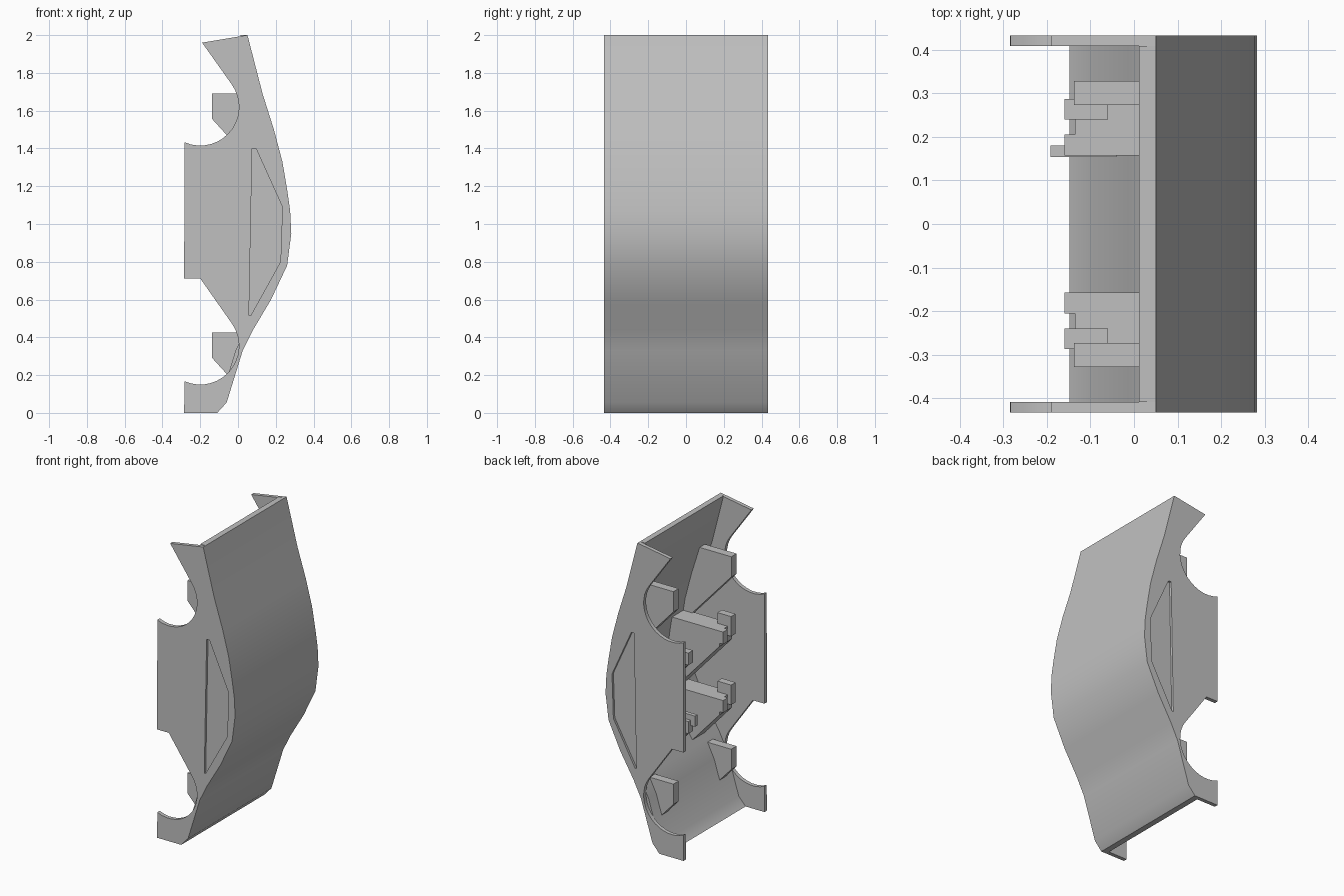
import bpy, bmesh, math

cube = bpy.data.objects.get("Cube")
if cube:
    bpy.data.objects.remove(cube, do_unlink=True)

grey = bpy.data.materials.new("plain grey")
grey.use_nodes = True
colour = (0.53, 0.53, 0.53, 1)
grey.diffuse_color = colour
grey.node_tree.nodes["Principled BSDF"].inputs["Base Color"].default_value = colour

HALF = 0.433      # half of the overall depth
WALL = 0.025      # side wall thickness
SHELL = 0.038     # curved panel thickness

# Outer curve of the panel, from top to bottom (x, z)
OUTER = [(0.05, 2.0), (0.13, 1.69), (0.19, 1.5), (0.235, 1.33), (0.262, 1.17),
         (0.276, 1.07), (0.282, 0.95), (0.26, 0.78), (0.175, 0.6), (0.08, 0.44),
         (0.025, 0.33), (-0.06, 0.055), (-0.11, 0)]


def extrude(name, profile, y0, y1):
    """Solid made from an x-z profile, running from y0 to y1."""
    bm = bmesh.new()
    face = bm.faces.new([bm.verts.new((x, y0, z)) for x, z in profile])
    new = bmesh.ops.extrude_face_region(bm, geom=[face])["geom"]
    verts = [v for v in new if isinstance(v, bmesh.types.BMVert)]
    bmesh.ops.translate(bm, verts=verts, vec=(0, y1 - y0, 0))
    bmesh.ops.recalc_face_normals(bm, faces=bm.faces)
    mesh = bpy.data.meshes.new(name)
    bm.to_mesh(mesh)
    bm.free()
    mesh.materials.append(grey)
    obj = bpy.data.objects.new(name, mesh)
    bpy.context.collection.objects.link(obj)
    return obj


def box(name, x0, x1, y0, y1, z0, z1):
    return extrude(name, [(x0, z0), (x1, z0), (x1, z1), (x0, z1)], y0, y1)


def smooth(obj):
    bpy.ops.object.select_all(action="DESELECT")
    obj.select_set(True)
    bpy.context.view_layer.objects.active = obj
    bpy.ops.object.shade_smooth_by_angle(angle=math.radians(30))


def panel_x(z):
    """Middle of the panel thickness at height z."""
    for (xa, za), (xb, zb) in zip(OUTER, OUTER[1:]):
        if zb <= z <= za:
            return xa + (xb - xa) * (z - za) / (zb - za) - SHELL / 2
    return 0


def gusset(front, top, drop):
    """Bracket profile with a sloped underside that runs back to the panel."""
    x, z = front, top - drop
    while x < panel_x(z):
        x, z = x + 0.004, z - 0.0044
    back = [(panel_x(h), h) for _, h in reversed(OUTER) if z < h < top]
    return [(front, top), (front, top - drop), (x, z)] + back + [(panel_x(top), top)]


def notch(z):
    """Round cut-out in the wall, running up from its lower edge."""
    return [(-0.2 + 0.205 * math.sin(a), z - 0.205 * math.cos(a))
            for a in (math.radians(d) for d in range(-24, 127, 10))]


# Curved panel
inner = [(x - SHELL, z) for x, z in reversed(OUTER)]
smooth(extrude("curved_panel", OUTER + inner, -HALF + WALL, HALF - WALL))

# Side walls with round cut-outs and a recessed flat
wall_profile = (OUTER + [(-0.285, 0)] + notch(0.355) + [(-0.2, 0.712), (-0.285, 0.712)]
                + notch(1.62) + [(-0.19, 1.96)])
recess = [(0.075, 1.4), (0.095, 1.4), (0.235, 1.09), (0.225, 0.8),
          (0.067, 0.515), (0.058, 0.515)]
for side, s in (("left", 1), ("right", -1)):
    name = "back_wall" if s > 0 else "front_wall"
    wall = extrude(name, wall_profile, s * (HALF - WALL), s * HALF)
    cutter = extrude("recess_cutter", recess, s * (HALF - 0.015), s * (HALF + 0.05))
    cutter.hide_render = True
    cut = wall.modifiers.new("recess", "BOOLEAN")
    cut.operation, cut.solver, cut.object = "DIFFERENCE", "EXACT", cutter
    graph = bpy.context.evaluated_depsgraph_get()
    mesh = bpy.data.meshes.new_from_object(wall.evaluated_get(graph))
    wall.modifiers.clear()
    wall.data = mesh
    bpy.data.objects.remove(cutter, do_unlink=True)
    smooth(wall)

# Mounting tabs and clips, mirrored front to back
for end, s in (("back", 1), ("front", -1)):
    for level, top in (("upper", 1.69), ("lower", 0.425)):
        extrude(f"{end}_{level}_tab", gusset(-0.138, top, 0.133), s * 0.273, s * 0.328)
    for level, top in (("upper", 1.245), ("lower", 0.795)):
        part = f"{end}_{level}_clip"
        extrude(part + "_bracket", gusset(-0.135, top, 0.1), s * 0.157, s * 0.287)
        box(part + "_inner_jaw", -0.16, -0.12, s * 0.157, s * 0.205, top - 0.08, top)
        box(part + "_outer_jaw", -0.16, -0.06, s * 0.24, s * 0.287, top - 0.06, top + 0.07)

# Small latch beside one clip
box("latch_peg", -0.192, -0.04, 0.154, 0.18, 0.76, 0.83)
